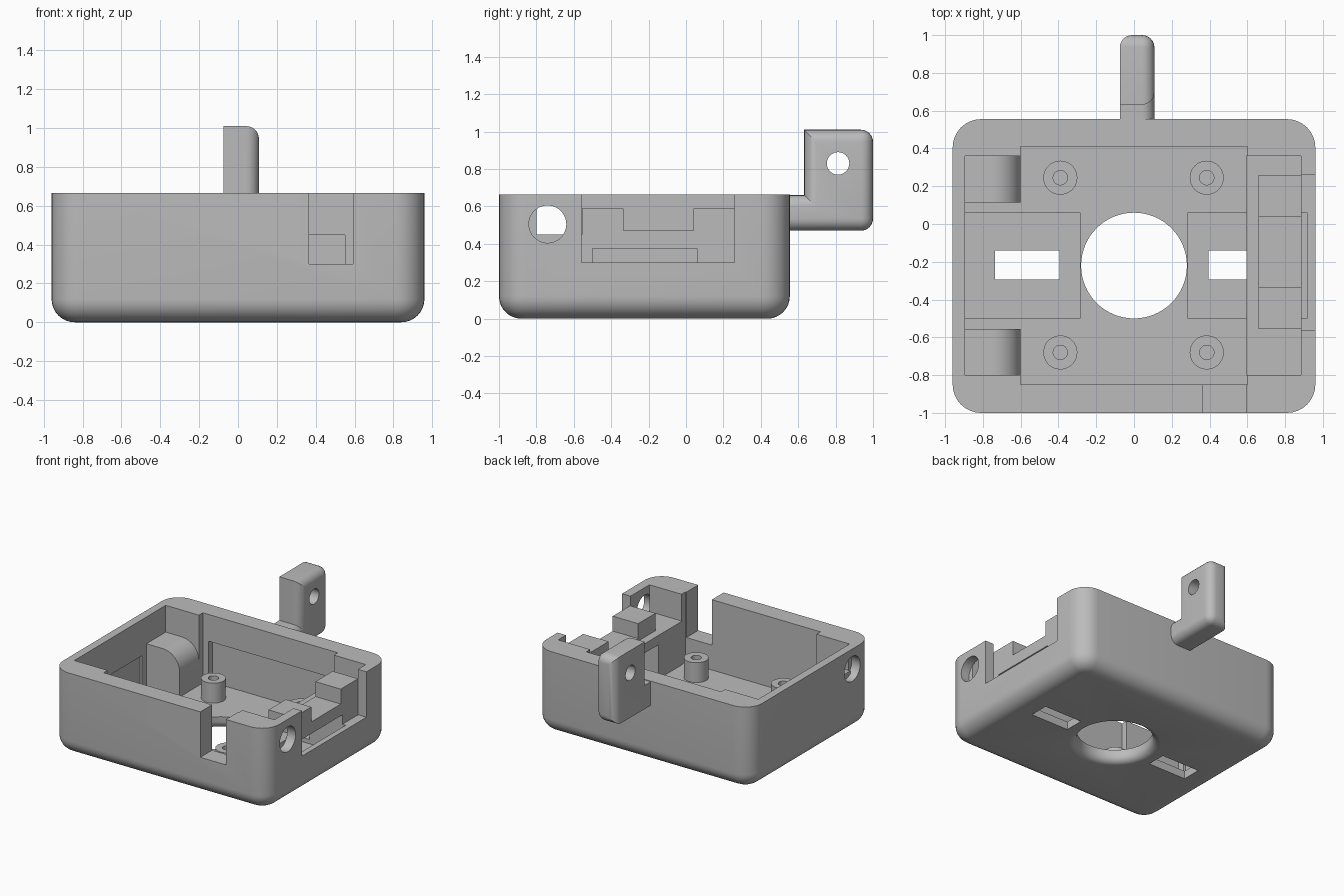
import bpy, bmesh, math
from mathutils import Matrix, Vector

default = bpy.data.objects.get("Cube")
if default:
    bpy.data.objects.remove(default, do_unlink=True)

grey = bpy.data.materials.new("plain grey")
grey.use_nodes = True
grey.diffuse_color = (0.5, 0.5, 0.5, 1)
grey.node_tree.nodes["Principled BSDF"].inputs["Base Color"].default_value = (0.5, 0.5, 0.5, 1)


def make(name, bm):
    bmesh.ops.recalc_face_normals(bm, faces=bm.faces[:])
    mesh = bpy.data.meshes.new(name)
    bm.to_mesh(mesh)
    bm.free()
    mesh.materials.append(grey)
    ob = bpy.data.objects.new(name, mesh)
    bpy.context.collection.objects.link(ob)
    return ob


def box_bm(x, y, z):
    bm = bmesh.new()
    size = (x[1] - x[0], y[1] - y[0], z[1] - z[0])
    mid = Vector((sum(x), sum(y), sum(z))) / 2
    bmesh.ops.create_cube(bm, size=1, matrix=Matrix.Translation(mid) @ Matrix.Diagonal((*size, 1)))
    return bm


def box(name, x, y, z):
    return make(name, box_bm(x, y, z))


def cylinder(name, centre, radius, depth, axis="Z", wide=None):
    bm = bmesh.new()
    turn = Matrix.Rotation(math.pi / 2, 4, "Y") if axis == "X" else Matrix()
    bmesh.ops.create_cone(bm, cap_ends=True, segments=48, radius1=radius, radius2=radius,
                          depth=depth, matrix=Matrix.Translation(centre) @ turn)
    return make(name, bm)


def prism(points, axis, start, end):
    """Extrude a profile along X or Y; points are the other two coordinates."""
    bm = bmesh.new()
    place = (lambda a, b: (start, a, b)) if axis == "X" else (lambda a, b: (a, start, b))
    face = bm.faces.new([bm.verts.new(place(a, b)) for a, b in points])
    grown = bmesh.ops.extrude_face_region(bm, geom=[face])["geom"]
    move = (end - start, 0, 0) if axis == "X" else (0, end - start, 0)
    bmesh.ops.translate(bm, vec=move, verts=[v for v in grown if isinstance(v, bmesh.types.BMVert)])
    return bm


def cut(target, *cutters):
    for cutter in cutters:
        cutter.hide_render = True
        mod = target.modifiers.new("cut", "BOOLEAN")
        mod.operation, mod.solver, mod.object = "DIFFERENCE", "EXACT", cutter
        bpy.context.view_layer.objects.active = target
        bpy.ops.object.modifier_apply(modifier=mod.name)
        bpy.data.objects.remove(cutter, do_unlink=True)


def round_edges(bm, rule, radius, segments=8):
    edges = [e for e in bm.edges if rule(*[v.co for v in e.verts])]
    bmesh.ops.bevel(bm, geom=edges, offset=radius, offset_type="OFFSET",
                    segments=segments, profile=0.5, affect="EDGES")


parts = []

# Tray with rounded upright corners and a rounded bottom edge
bm = box_bm((-0.96, 0.96), (-1, 0.555), (0, 0.665))
round_edges(bm, lambda a, b: abs(a.z - b.z) > 0.5, 0.15)
round_edges(bm, lambda a, b: a.z < 0.001 and b.z < 0.001, 0.12)
tray = make("tray", bm)
parts.append(tray)
cut(tray,
    box("cavity", (-0.6, 0.6), (-0.85, 0.41), (0.1, 0.8)),
    box("wide_cavity", (-0.895, 0.885), (-0.8, 0.36), (0.1, 0.8)),
    box("back_recess", (-0.55, 0.55), (0.35, 0.46), (0.1, 0.45)),
    box("front_notch", (0.365, 0.592), (-1.1, -0.82), (0.3, 0.8)),
    box("side_notch", (0.885, 1.1), (-0.56, 0.26), (0.3, 0.8)))


def channel(side):
    return box("channel", sorted((side * 0.285, side * 0.915)), (-0.5, 0.06), (0.065, 0.375))


for side in (-1, 1):
    cut(tray, channel(side),
        box("floor_slot", sorted((side * 0.395, side * 0.735)), (-0.295, -0.14), (-0.1, 0.2)),
        cylinder("wall_hole", (side * 0.985, -0.74, 0.505), 0.1, 0.2, "X"))

# Round floor opening that flares out at the underside
bm = bmesh.new()
flare = 0.06
profile = [(0, -0.05), (0.28 + flare, -0.05)]
for i in range(7):
    t = math.pi / 2 * i / 6
    profile.append((0.28 + flare - flare * math.sin(t), flare - flare * math.cos(t)))
profile += [(0.28, 0.3), (0, 0.3)]
verts = [bm.verts.new((r, 0, z)) for r, z in profile]
edges = [bm.edges.new(pair) for pair in zip(verts, verts[1:])]
bmesh.ops.spin(bm, geom=verts + edges, cent=(0, 0, 0), axis=(0, 0, 1),
               angle=math.tau, steps=64, use_duplicate=False)
bmesh.ops.remove_doubles(bm, verts=bm.verts[:], dist=0.0005)
bmesh.ops.translate(bm, vec=(0, -0.22, 0), verts=bm.verts[:])
cut(tray, make("floor_opening", bm))

# Screw posts with pilot holes
for x in (-0.39, 0.385):
    for y in (-0.68, 0.245):
        post = cylinder("screw_post", (x, y, 0.175), 0.09, 0.17)
        cut(post, cylinder("pilot_hole", (x, y, 0.25), 0.038, 0.24))
        parts.append(post)

# Two support blocks with a rounded inner top edge
r = 0.15
outline = [(-0.9, 0.09), (-0.6, 0.09)]
for i in range(11):
    t = math.pi / 2 * i / 10
    outline.append((-0.6 - r + r * math.cos(t), 0.45 - r + r * math.sin(t)))
outline.append((-0.9, 0.45))
for y in ((0.115, 0.362), (-0.802, -0.555)):
    parts.append(make("support_block", prism(outline, "Y", *y)))

# Side shelf bridging the channel, with a U-shaped holder on top
shelf = box("side_shelf", (0.595, 0.886), (-0.802, 0.362), (0.09, 0.45))
cut(shelf, channel(1), box("shelf_slot", (0.5, 0.735), (-0.295, -0.14), (0, 0.2)))
parts.append(shelf)
u_shape = [(-0.555, 0.44), (0.26, 0.44), (0.26, 0.59), (0.04, 0.59),
           (0.04, 0.47), (-0.335, 0.47), (-0.335, 0.59), (-0.555, 0.59)]
parts.append(make("holder", prism(u_shape, "X", 0.66, 0.886)))

# Hinge tab on the back wall
l_shape = [(0.52, 0.47), (1, 0.47), (1, 1.01), (0.632, 1.01), (0.632, 0.66), (0.52, 0.66)]
bm = prism(l_shape, "X", -0.075, 0.108)


def tab_edge(a, b):
    outer = a.x > 0.1 and b.x > 0.1 and a.y + b.y > 1.1
    return outer or (a.y > 0.99 and b.y > 0.99)


round_edges(bm, tab_edge, 0.065, 6)
tab = make("back_tab", bm)
cut(tab, cylinder("tab_hole", (0, 0.813, 0.83), 0.06, 0.5, "X"))
parts.append(tab)

# Smooth curved surfaces, keep hard edges
bpy.ops.object.select_all(action="DESELECT")
for ob in parts:
    ob.select_set(True)
bpy.context.view_layer.objects.active = tray
bpy.ops.object.shade_smooth_by_angle(angle=math.radians(30))
